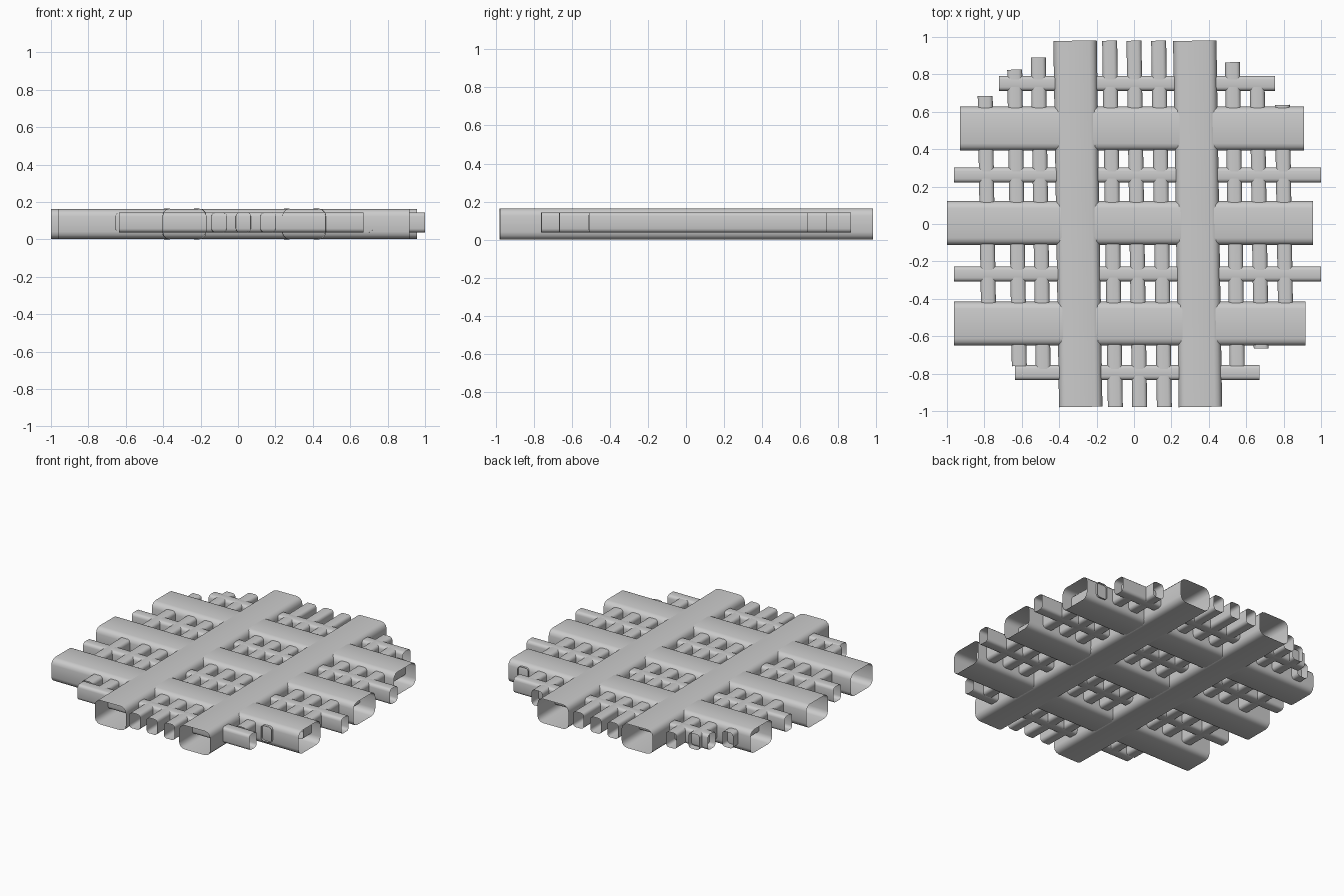
import bpy, math
from mathutils import Vector

if "Cube" in bpy.data.objects:
    bpy.data.objects.remove(bpy.data.objects["Cube"])

SLOPE = -0.0155   # lengthwise bars lean slightly in x as y grows
MID = 0.0825      # mid height of the lattice


def section(w, h, r, steps=3):
    """Rounded rectangle cross-section as (across, up) points."""
    pts = []
    for i, (sx, sz) in enumerate([(1, 1), (-1, 1), (-1, -1), (1, -1)]):
        for k in range(steps + 1):
            a = math.pi / 2 * (i + k / steps)
            pts.append((sx * (w / 2 - r) + r * math.cos(a),
                        sz * (h / 2 - r) + r * math.sin(a)))
    return pts


def tube(name, start, end, w, h, r, z=MID):
    """Thin open-ended tube running between two plan points."""
    a, b = Vector((*start, z)), Vector((*end, z))
    d = (b - a).normalized()
    side = Vector((d.y, -d.x, 0))
    pts = section(w, h, r)
    n = len(pts)
    verts = [p + side * u + Vector((0, 0, v)) for p in (a, b) for u, v in pts]
    faces = [(i, (i + 1) % n, n + (i + 1) % n, n + i)[::-1] for i in range(n)]
    me = bpy.data.meshes.new(name)
    me.from_pydata(verts, [], faces)
    me.update()
    ob = bpy.data.objects.new(name, me)
    bpy.context.collection.objects.link(ob)
    bpy.ops.object.select_all(action='DESELECT')
    ob.select_set(True)
    bpy.context.view_layer.objects.active = ob
    bpy.ops.object.shade_smooth_by_angle(angle=math.radians(35))


BIG = dict(w=0.235, h=0.158, r=0.038)
BIG_LONG = dict(w=0.232, h=0.165, r=0.04)
SMALL = dict(w=0.08, h=0.106, r=0.02, z=0.091)

# wide crosswise bars: y, x start, x end
for y, x0, x1 in [(0.51, -0.93, 0.91), (0.005, -1.0, 0.957), (-0.533, -0.962, 0.917)]:
    tube("wide_cross_bar", (x0, y), (x1, y), **BIG)

# narrow crosswise bars
for y, x0, x1 in [(0.752, -0.722, 0.755), (0.262, -0.962, 1.0),
                  (-0.267, -0.962, 1.0), (-0.794, -0.635, 0.67)]:
    tube("narrow_cross_bar", (x0, y), (x1, y), **SMALL)


def long_bar(name, x, y0, y1, **size):
    tube(name, (x + SLOPE * y0, y0), (x + SLOPE * y1, y1), **size)


# wide lengthwise bars
for x in (-0.3, 0.34):
    long_bar("wide_long_bar", x, -0.978, 0.98, **BIG_LONG)

# narrow lengthwise bars, trimmed to a round outline: x, y start, y end
for x, y0, y1 in [(-0.785, -0.6, 0.685), (-0.625, -0.76, 0.825), (-0.498, -0.79, 0.89),
                  (-0.115, -0.978, 0.98), (0.015, -0.978, 0.98), (0.147, -0.978, 0.98),
                  (0.54, -0.76, 0.865), (0.67, -0.665, 0.74), (0.803, -0.51, 0.637)]:
    long_bar("narrow_long_bar", x, y0, y1, **SMALL)
